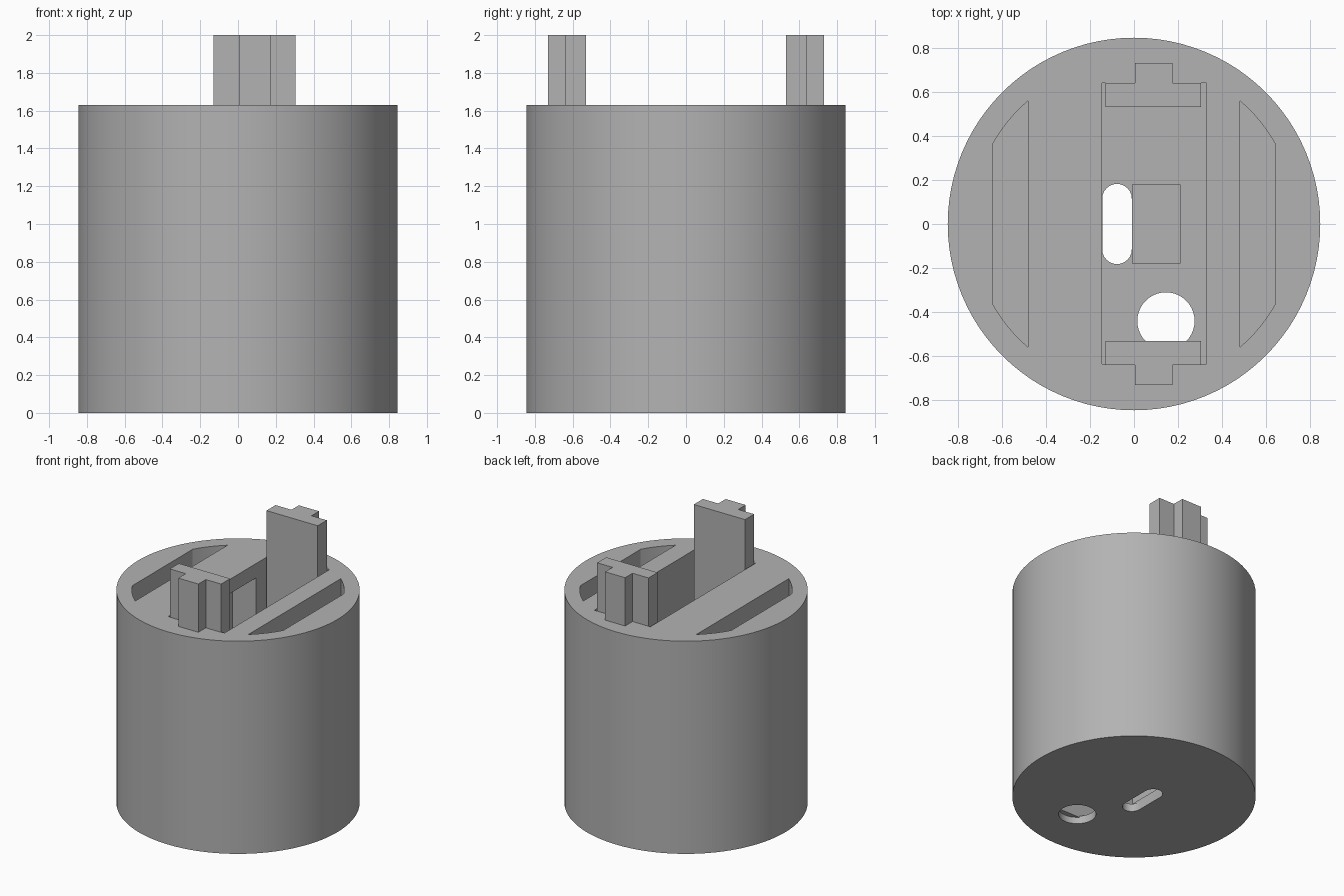
import bpy, bmesh, math

if "Cube" in bpy.data.objects:
    bpy.data.objects.remove(bpy.data.objects["Cube"], do_unlink=True)

R, TOP, FLOOR = 0.845, 1.63, 0.06

grey = bpy.data.materials.new("plain grey")
grey.use_nodes = True
colour = (0.45, 0.45, 0.45, 1)
grey.diffuse_color = colour
grey.node_tree.nodes["Principled BSDF"].inputs["Base Color"].default_value = colour


def prism(name, outline, z0, z1):
    """Extrude an anticlockwise outline from z0 up to z1."""
    bm = bmesh.new()
    face = bm.faces.new([bm.verts.new((x, y, z0)) for x, y in outline])
    ext = bmesh.ops.extrude_face_region(bm, geom=[face])
    verts = [v for v in ext["geom"] if isinstance(v, bmesh.types.BMVert)]
    bmesh.ops.translate(bm, verts=verts, vec=(0, 0, z1 - z0))
    bmesh.ops.recalc_face_normals(bm, faces=bm.faces)
    mesh = bpy.data.meshes.new(name)
    bm.to_mesh(mesh)
    bm.free()
    mesh.materials.append(grey)
    obj = bpy.data.objects.new(name, mesh)
    bpy.context.collection.objects.link(obj)
    return obj


def rect(x0, x1, y0, y1):
    return [(x0, y0), (x1, y0), (x1, y1), (x0, y1)]


def arc(cx, cy, r, a0, a1, n):
    return [(cx + r * math.cos(a0 + (a1 - a0) * i / n),
             cy + r * math.sin(a0 + (a1 - a0) * i / n)) for i in range(n + 1)]


def cut(target, cutter):
    cutter.hide_render = True
    mod = target.modifiers.new("cut", 'BOOLEAN')
    mod.operation, mod.solver, mod.object = 'DIFFERENCE', 'EXACT', cutter
    bpy.context.view_layer.objects.active = target
    bpy.ops.object.modifier_apply(modifier=mod.name)
    bpy.data.objects.remove(cutter, do_unlink=True)


# Round body
body = prism("body", arc(0, 0, R, 0, math.tau, 96)[:-1], 0, TOP)

# Deep central pocket, with a recess under the lip of its right wall
cut(body, prism("pocket", rect(-0.145, 0.33, -0.635, 0.64), FLOOR, TOP + 0.1))
cut(body, prism("wall_recess", rect(-0.345, -0.1, -0.425, 0.425), FLOOR + 0.02, 1.52))

# Curved side pockets, mirrored
a0, a1 = math.acos(0.64 / 0.737), math.acos(0.48 / 0.737)
half = arc(0, 0, 0.737, a0, a1, 6)
side = [(x, -y) for x, y in reversed(half)] + half
cut(body, prism("left_side_pocket", side, 0.1, TOP + 0.1))
cut(body, prism("right_side_pocket", [(-x, y) for x, y in reversed(side)], 0.1, TOP + 0.1))

# Round hole and slot through the floor
cut(body, prism("round_hole", arc(0.145, -0.44, 0.13, 0, math.tau, 40)[:-1], -0.1, 0.2))
slot = arc(-0.077, 0.115, 0.067, 0, math.pi, 12) + arc(-0.077, -0.115, 0.067, math.pi, math.tau, 12)
cut(body, prism("slot", slot, -0.1, 0.2))

# Block beside the slot
prism("pocket_block", rect(-0.008, 0.21, -0.18, 0.18), FLOOR - 0.01, 0.3)

# Two upright tabs with an outer rib
tab = [(-0.13, 0.53), (0.305, 0.53), (0.305, 0.64), (0.175, 0.64),
       (0.175, 0.73), (0.005, 0.73), (0.005, 0.64), (-0.13, 0.64)]
prism("back_tab", tab, FLOOR - 0.01, 2)
prism("front_tab", [(x, -y) for x, y in reversed(tab)], FLOOR - 0.01, 2)

# Smooth the round walls, keep edges sharp
bpy.ops.object.select_all(action='DESELECT')
body.select_set(True)
bpy.context.view_layer.objects.active = body
bpy.ops.object.shade_smooth_by_angle(angle=math.radians(30))
